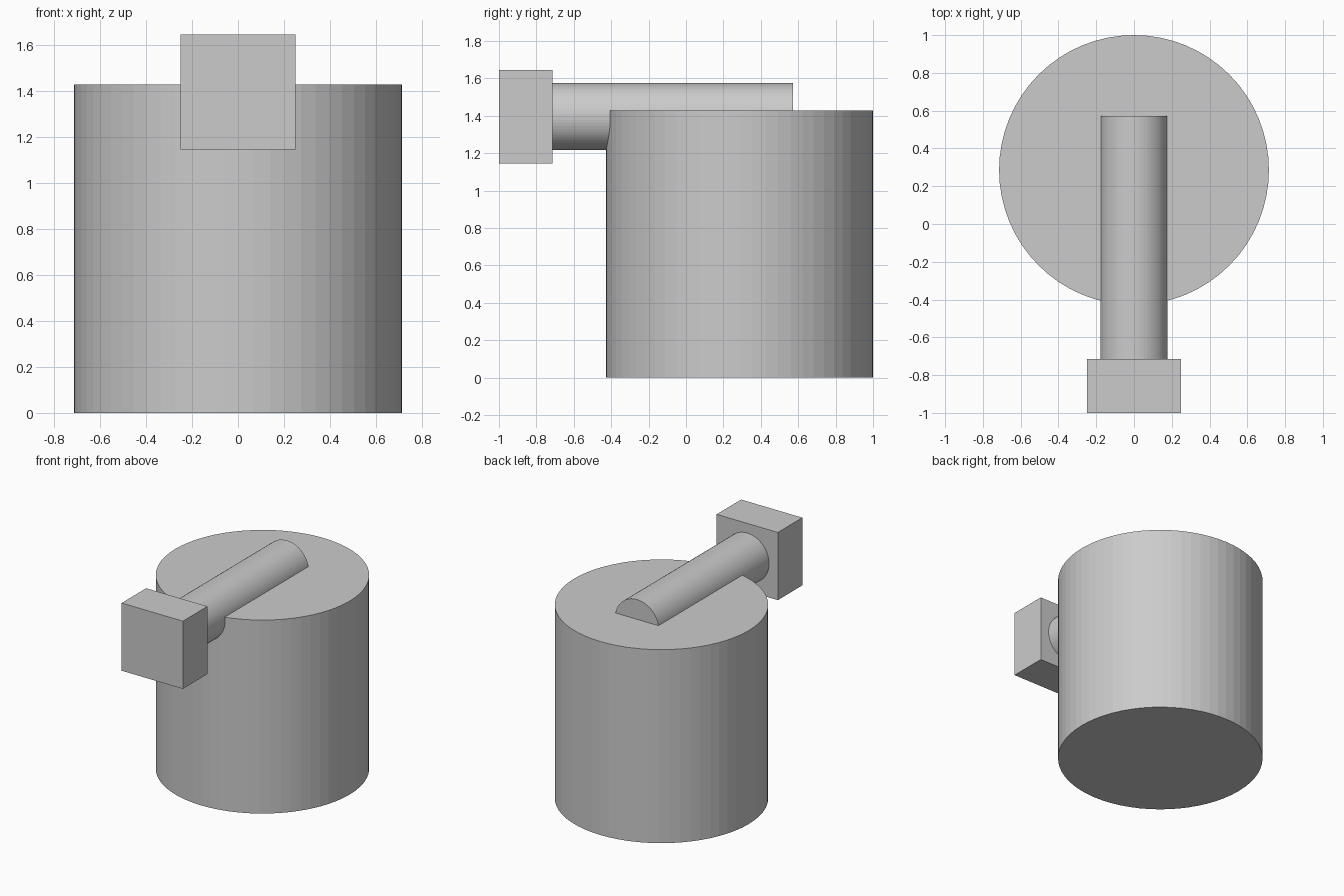
import bpy
from math import pi

if "Cube" in bpy.data.objects:
    bpy.data.objects.remove(bpy.data.objects["Cube"])

U = 2 / 2.8          # base unit: radius of the drum
AXIS_Z = 1.396       # height of the handle axis


def cylinder(name, radius, depth, location, rotation=(0, 0, 0)):
    bpy.ops.mesh.primitive_cylinder_add(
        vertices=64, radius=radius, depth=depth, location=location, rotation=rotation)
    bpy.context.object.name = name
    return bpy.context.object


# Upright drum standing on the ground
cylinder("drum", U, 2 * U, (0, 1 - U, U))

# Horizontal shaft half sunk into the drum top, running into the end block
y_front, y_back = -U, 0.8 * U
cylinder("shaft", 0.25 * U, y_back - y_front,
         (0, (y_front + y_back) / 2, AXIS_Z), (pi / 2, 0, 0))

# Square block on the front end of the shaft
block_depth = 1 - U
bpy.ops.mesh.primitive_cube_add(size=1, location=(0, -1 + block_depth / 2, AXIS_Z))
block = bpy.context.object
block.name = "end_block"
block.scale = (0.7 * U, block_depth, 0.7 * U)
bpy.ops.object.transform_apply(location=False, rotation=False, scale=True)
